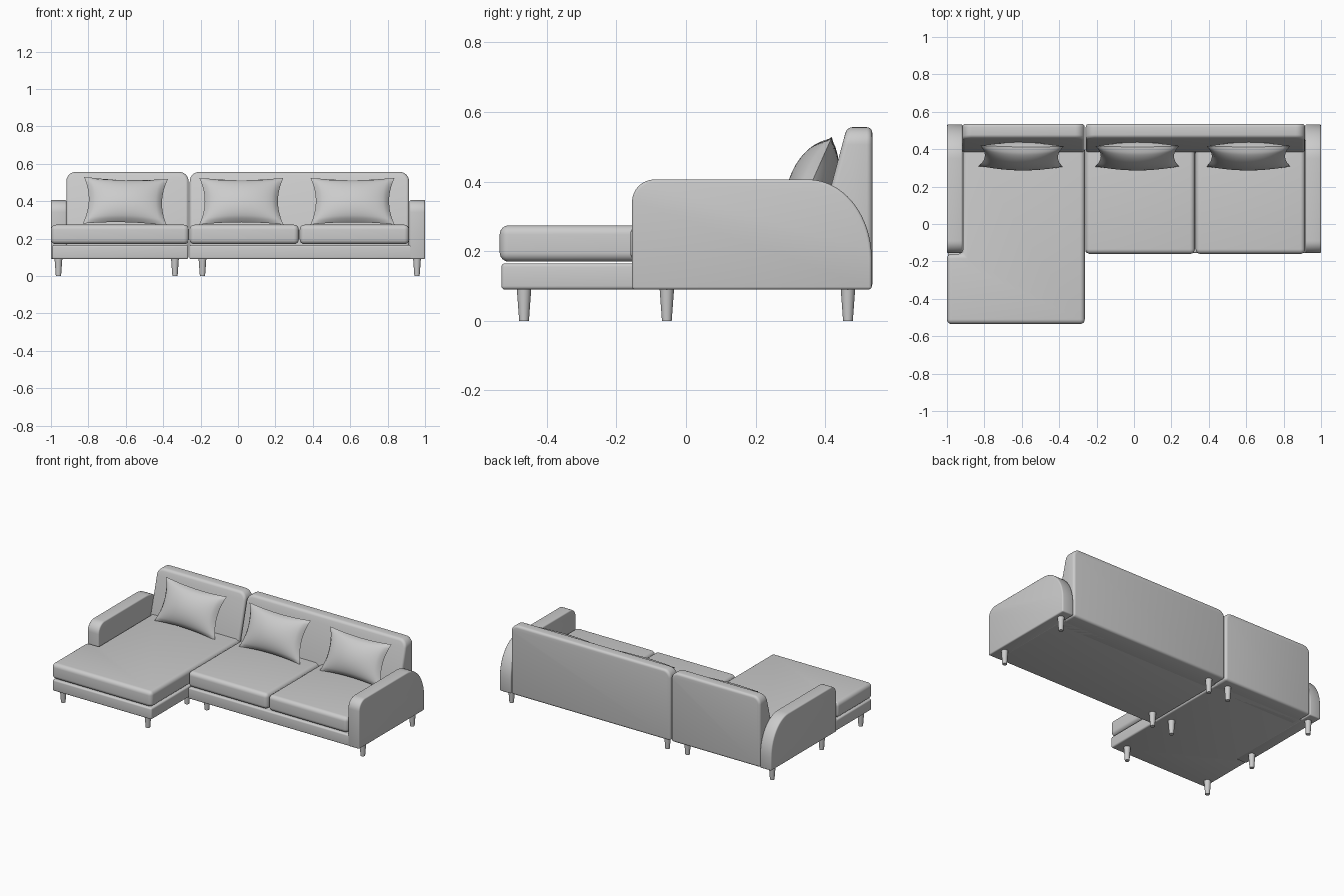
import bpy, bmesh, math
from mathutils import Matrix

cube = bpy.data.objects.get("Cube")
if cube:
    bpy.data.objects.remove(cube)

fabric = bpy.data.materials.new("light_grey_fabric")
fabric.use_nodes = True
grey = (0.6, 0.6, 0.6, 1)
fabric.diffuse_color = grey
fabric.node_tree.nodes["Principled BSDF"].inputs["Base Color"].default_value = grey


def finish(name, bm, bevel=0, segments=4, angle=30):
    """Turn a bmesh into a smooth-shaded object with rounded edges."""
    bmesh.ops.recalc_face_normals(bm, faces=bm.faces)
    mesh = bpy.data.meshes.new(name)
    bm.to_mesh(mesh)
    bm.free()
    mesh.materials.append(fabric)
    obj = bpy.data.objects.new(name, mesh)
    bpy.context.collection.objects.link(obj)
    bpy.ops.object.select_all(action="DESELECT")
    obj.select_set(True)
    bpy.context.view_layer.objects.active = obj
    if bevel:
        mod = obj.modifiers.new("rounded_edges", "BEVEL")
        mod.width, mod.segments = bevel, segments
        mod.limit_method, mod.angle_limit = "ANGLE", math.radians(angle)
        bpy.ops.object.modifier_apply(modifier=mod.name)
    bpy.ops.object.shade_smooth_by_angle(angle=math.radians(35))
    return obj


def prism(points, axis, lo, hi):
    """Extrude a profile: (y, z) points along x, or (x, y) points along z."""
    bm = bmesh.new()
    place = (lambda p: (lo, *p)) if axis == "x" else (lambda p: (*p, lo))
    face = bm.faces.new([bm.verts.new(place(p)) for p in points])
    out = bmesh.ops.extrude_face_region(bm, geom=[face])
    verts = [v for v in out["geom"] if isinstance(v, bmesh.types.BMVert)]
    step = (hi - lo, 0, 0) if axis == "x" else (0, 0, hi - lo)
    bmesh.ops.translate(bm, verts=verts, vec=step)
    return bm


def rect(x0, x1, y0, y1):
    return [(x0, y0), (x1, y0), (x1, y1), (x0, y1)]


def ell(x0, x1, y0, y1, notch_x, notch_y):
    return [(x0, y0), (x1, y0), (x1, y1), (notch_x, y1), (notch_x, notch_y), (x0, notch_y)]


# Bases
finish("chaise_base", prism(ell(-0.995, -0.266, -0.53, 0.45, -0.93, -0.15), "z", 0.09, 0.165), 0.01)
finish("sofa_base", prism(rect(-0.26, 0.93, -0.155, 0.45), "z", 0.09, 0.165), 0.01)

# Seat cushions
finish("chaise_cushion", prism(ell(-1.0, -0.263, -0.535, 0.42, -0.915, -0.16), "z", 0.17, 0.274), 0.026, 6)
for side, x0, x1 in (("right", -0.259, 0.325), ("left", 0.33, 0.915)):
    finish(side + "_seat_cushion", prism(rect(x0, x1, -0.16, 0.42), "z", 0.17, 0.274), 0.026, 6)

# Backrests: sloped front, with rounded upper corners at both ends
slope = [(0.375, 0.09), (0.385, 0.27), (0.462, 0.556), (0.535, 0.556), (0.535, 0.09)]
for name, x0, x1 in (("chaise_backrest", -0.918, -0.264), ("sofa_backrest", -0.258, 0.915)):
    bm = prism(slope, "x", x0, x1)
    ends = [e for e in bm.edges
            if all(v.co.z > 0.55 for v in e.verts) and e.verts[0].co.x == e.verts[1].co.x]
    bmesh.ops.bevel(bm, geom=ends, offset=0.05, segments=8, profile=0.5, affect="EDGES")
    finish(name, bm, 0.016)

# Arms: tight curve at the front, long sweep down at the back
arm = [(-0.155, 0.09), (0.533, 0.09), (0.533, 0.18)]
arm += [(0.35 + 0.183 * math.cos(a), 0.18 + 0.226 * math.sin(a))
        for a in (math.pi / 2 * i / 14 for i in range(1, 15))]
arm += [(-0.09 - 0.065 * math.sin(a), 0.341 + 0.065 * math.cos(a))
        for a in (math.pi / 2 * i / 8 for i in range(9))]
for name, x0, x1 in (("right_arm", -1.0, -0.917), ("left_arm", 0.917, 1.0)):
    finish(name, prism(arm, "x", x0, x1), 0.008, 3, 40)

# Pillows: two bulging sheets joined at a pinched seam, leaning back
for name, x, roll in (("chaise_pillow", -0.602, 1.5), ("middle_pillow", 0.018, 0), ("left_pillow", 0.612, 0)):
    bm = bmesh.new()
    for side in (-1, 1):
        sheet = bmesh.ops.create_grid(bm, x_segments=24, y_segments=20, size=1)["verts"]
        for v in sheet:
            u, w = v.co.x, v.co.y
            puff = max(0, (1 - u * u) * (1 - w * w)) ** 0.55
            v.co = (0.225 * u * (1 - 0.13 * (1 - w * w)),
                    side * 0.064 * puff,
                    0.137 * w * (1 - 0.1 * (1 - u * u)))
    bmesh.ops.remove_doubles(bm, verts=bm.verts, dist=0.0005)
    lean = Matrix.Rotation(math.radians(-24), 4, "X") @ Matrix.Rotation(math.radians(roll), 4, "Y")
    bm.transform(Matrix.Translation((x, 0.362, 0.4)) @ lean)
    finish(name, bm)

# Tapered legs
spots = [(x, y) for x in (-0.96, -0.337, -0.19, 0.957) for y in (-0.055, 0.465)]
spots += [(-0.96, -0.465), (-0.337, -0.465)]
for i, (x, y) in enumerate(spots):
    bm = bmesh.new()
    bmesh.ops.create_cone(bm, cap_ends=True, segments=20, radius1=0.014, radius2=0.021, depth=0.095,
                          matrix=Matrix.Translation((x, y, 0.0475)))
    finish("leg_%d" % (i + 1), bm)
